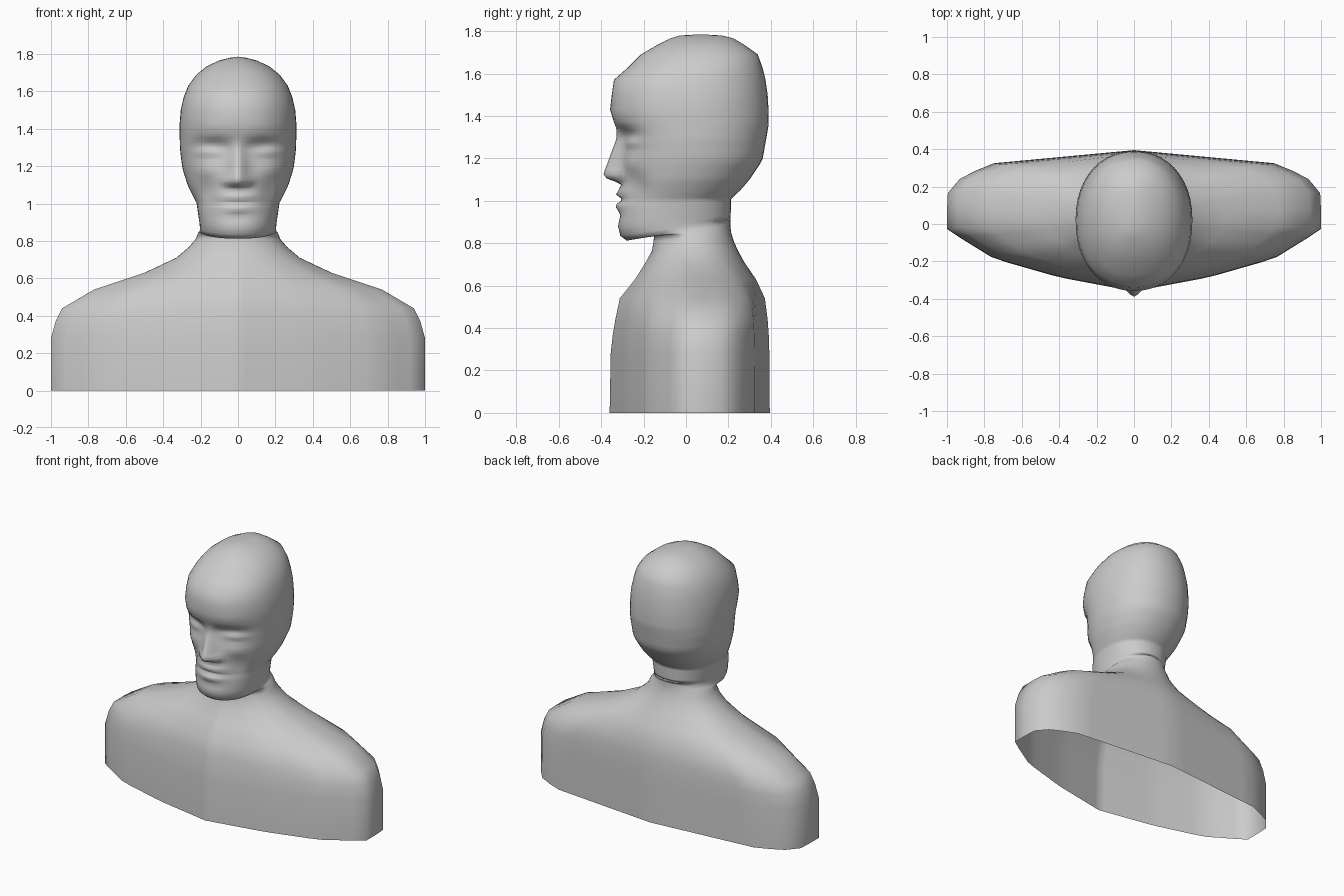
import bpy, bmesh, math
from mathutils import Vector

if "Cube" in bpy.data.objects:
    bpy.data.objects.remove(bpy.data.objects["Cube"])

HALF = 26  # columns per half ring, packed towards the face
US = [(i / HALF) ** 1.25 for i in range(HALF + 1)]

clay = bpy.data.materials.new("grey clay")
clay.diffuse_color = (0.6, 0.6, 0.6, 1)
clay.use_nodes = True
clay.node_tree.nodes["Principled BSDF"].inputs["Base Color"].default_value = clay.diffuse_color

# Right half of the torso footprint, front to back
FOOT = [Vector(p) for p in [(0, -.36), (.4, -.285), (.75, -.185), (1, -.03),
                            (1, .16), (.92, .255), (.75, .325), (0, .395)]]


def along(points, u):
    """Point at a fraction u of a polyline's length."""
    lens = [(b - a).length for a, b in zip(points, points[1:])]
    d = u * sum(lens)
    for a, b, l in zip(points, points[1:], lens):
        if d <= l:
            return a.lerp(b, d / l)
        d -= l
    return points[-1].copy()


def oval(u, n):
    """Half superellipse from front (0,-1) to back (0,1)."""
    a = math.pi * u
    s, c = max(math.sin(a), 0), math.cos(a)
    return s ** (2 / n), -math.copysign(abs(c) ** (2 / n), c)


def ring(hx, yf, yb, zf, zb, n=2.1, foot=0.0):
    """Half ring of points; foot blends the oval into the torso footprint."""
    pts = []
    for u in US:
        x, y = oval(u, n)
        p = along(FOOT, u)
        x = x * (1 - foot) + p.x * foot
        y = y * (1 - foot) + ((p.y + .36) / .755 * 2 - 1) * foot
        t = (y + 1) / 2
        pts.append(Vector((x * hx, yf + (yb - yf) * t, zf + (zb - zf) * t)))
    return pts


def bump(x, z, cx, cz, sx, sz):
    return math.exp(-((x - cx) / sx) ** 2 - ((z - cz) / sz) ** 2)


def face(p):
    """Sculpt the eyes, nose, mouth and cheeks into the front of the head."""
    x, y, z = p
    if y > -.04 or z < .86:
        return p
    d = 0
    # eye sockets, lids and brow
    d += .045 * bump(x, z, .13, 1.29, .10, .06)
    d -= .030 * bump(x, z, .15, 1.275, .075, .028)
    d -= .012 * bump(x, z, .13, 1.365, .10, .025)
    # nose ridge, widening down to the tip, with wings
    if 1.08 < z < 1.34:
        t = (1.34 - z) / .21
        h = .085 * min(t, 1) if z > 1.12 else .085 * (z - 1.08) / .03
        w = .028 + .024 * min(t, 1)
        d -= min(h, .085) * math.exp(-(x / w) ** 2)
    d -= .022 * bump(x, z, .06, 1.12, .022, .022)
    # cheek bones and hollows beside the mouth
    d -= .012 * bump(x, z, .17, 1.18, .06, .04)
    d += .022 * bump(x, z, .17, 1.06, .05, .07)
    # lips with the parting and the crease above the chin
    d -= .022 * bump(x, z, 0, 1.035, .09, .018)
    d += .014 * bump(x, z, 0, 1.005, .11, .010)
    d -= .018 * bump(x, z, 0, .975, .085, .020)
    d += .008 * bump(x, z, 0, .925, .07, .018)
    return Vector((x, y + d, z))


# Torso and neck: z, half width, front, back, footprint blend
TORSO = [(0, 1, -.36, .395, 1), (.28, 1, -.355, .393, 1), (.37, .975, -.345, .39, 1),
         (.44, .94, -.333, .385, 1), (.54, .77, -.312, .372, .9), (.63, .50, -.24, .33, .6),
         (.71, .33, -.19, .275, .3), (.765, .265, -.16, .245, .1), (.81, .226, -.153, .225, 0)]
rings = [ring(hx, yf, yb, z, z, 2.1, f) for z, hx, yf, yb, f in TORSO]

# Underside of the jaw, swinging forward from the neck to the chin
for hx, yf, yb, zf, zb in [(.213, -.15, .213, .838, .85), (.207, -.22, .21, .825, .875),
                           (.203, -.28, .21, .812, .895), (.204, -.31, .21, .835, .915)]:
    rings.append(ring(hx, yf, yb, zf, zb, 2.1))

# Skull: z, half width, front, back
SKULL = [(.88, .206, -.32, .21), (1.0, .222, -.312, .213), (1.1, .27, -.303, .30),
         (1.19, .298, -.305, .36), (1.29, .31, -.317, .378), (1.36, .312, -.336, .39),
         (1.43, .312, -.358, .389), (1.5, .306, -.35, .385), (1.57, .29, -.34, .375),
         (1.63, .266, -.272, .36), (1.69, .222, -.212, .338), (1.735, .165, -.135, .275),
         (1.765, .10, -.075, .225), (1.779, .045, -.03, .17)]
heights = [.88, .905, .93, .95, .97, .985, 1.0, 1.012, 1.03, 1.05, 1.075, 1.09, 1.105, 1.125,
           1.145, 1.17, 1.2, 1.23, 1.25, 1.265, 1.28, 1.295, 1.31, 1.33, 1.35, 1.375]
heights += [r[0] for r in SKULL if r[0] > 1.4]
for z in heights:
    for a, b in zip(SKULL, SKULL[1:]):
        if a[0] <= z <= b[0]:
            t = (z - a[0]) / (b[0] - a[0])
            _, hx, yf, yb = [p + (q - p) * t for p, q in zip(a, b)]
            break
    lift = max(0, .03 * (1.05 - z) / .17)  # jaw rings rise towards the nape
    rings.append([face(p) for p in ring(hx, yf, yb, z, z + lift, 2.15)])

# Skin the rings, mirrored across x, with the bottom left open
bm = bmesh.new()
loops = []
for r in rings:
    right = [bm.verts.new(p) for p in r]
    left = [bm.verts.new((-p.x, p.y, p.z)) for p in r[1:-1]]
    loops.append(right + left[::-1])
for a, b in zip(loops, loops[1:]):
    for i in range(len(a)):
        j = (i + 1) % len(a)
        bm.faces.new((a[i], a[j], b[j], b[i]))
crown = bm.verts.new((0, .07, 1.785))
top = loops[-1]
for i in range(len(top)):
    bm.faces.new((top[i], top[(i + 1) % len(top)], crown))
for f in bm.faces:
    f.smooth = True
bmesh.ops.recalc_face_normals(bm, faces=bm.faces)
mesh = bpy.data.meshes.new("bust")
bm.to_mesh(mesh)
bm.free()
mesh.materials.append(clay)
bust = bpy.data.objects.new("bust", mesh)
bpy.context.collection.objects.link(bust)
